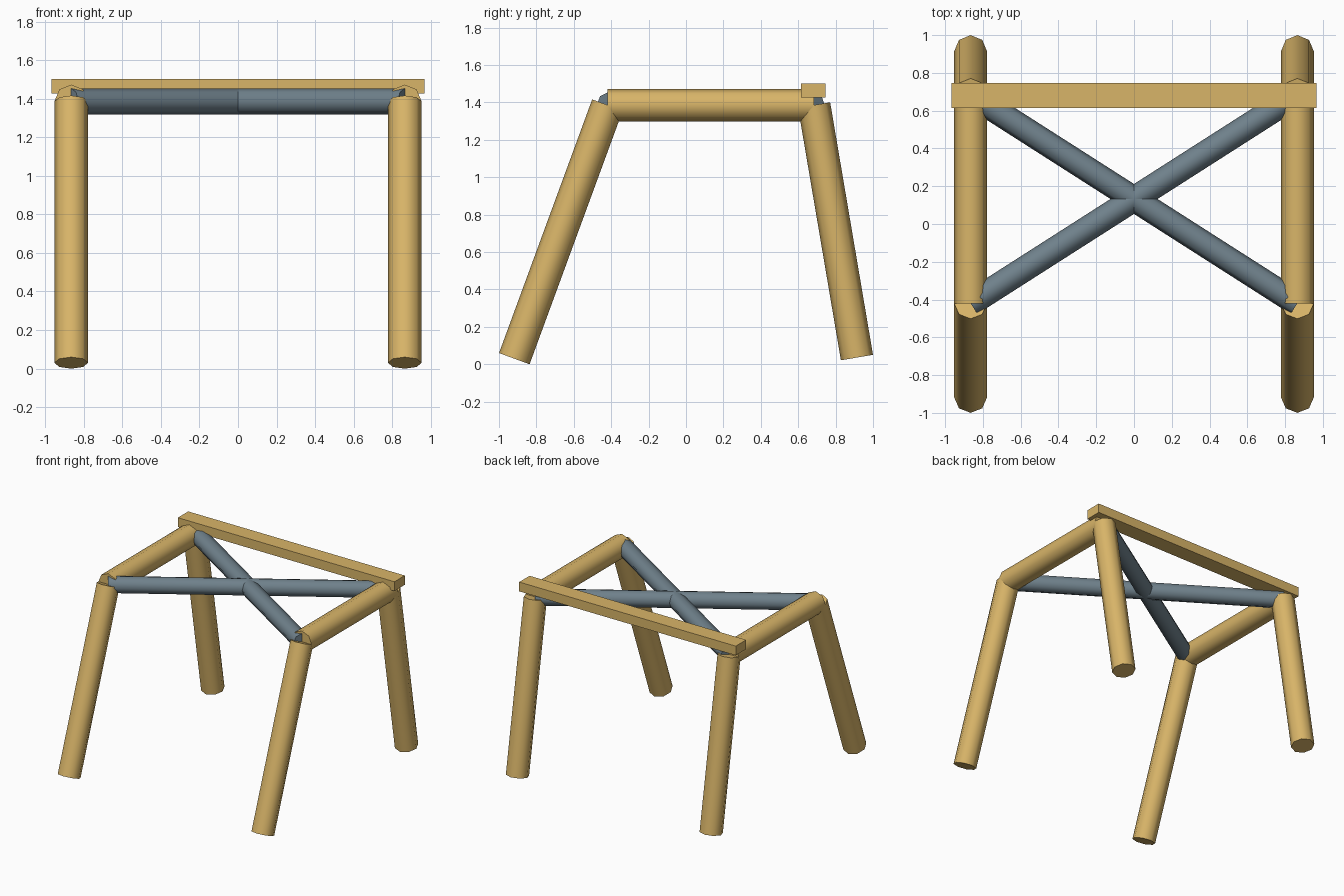
import bpy
import math
from mathutils import Vector

if "Cube" in bpy.data.objects:
    bpy.data.objects.remove(bpy.data.objects["Cube"])

SIDES = 8
X = 0.865        # half spacing of the two side frames
TOP = 1.386      # height of the joint centres
FRONT, BACK = -0.42, 0.685


def material(name, color):
    mat = bpy.data.materials.new(name)
    mat.diffuse_color = color
    mat.use_nodes = True
    mat.node_tree.nodes["Principled BSDF"].inputs["Base Color"].default_value = mat.diffuse_color
    return mat


wood = material("pale_wood", (0.69, 0.46, 0.14, 1))
steel = material("slate_grey", (0.16, 0.22, 0.26, 1))


def pole(name, a, b, radius, mat):
    """Round pole running between two points, with flat ends."""
    a, b = Vector(a), Vector(b)
    axis = b - a
    bpy.ops.mesh.primitive_cylinder_add(vertices=SIDES, radius=radius,
                                        depth=axis.length, location=(a + b) / 2)
    ob = bpy.context.object
    ob.name = name
    ob.rotation_euler = axis.to_track_quat('Z', 'Y').to_euler()
    ob.data.materials.append(mat)
    bpy.ops.object.shade_smooth_by_angle(angle=math.radians(50))
    return ob


for side, s in (("left", -1), ("right", 1)):
    # Splayed legs
    pole(f"front_leg_{side}", (s * X, -0.918, 0.03), (s * X, FRONT, TOP), 0.087, wood)
    pole(f"back_leg_{side}", (s * X, 0.914, 0.036), (s * X, BACK, TOP), 0.087, wood)
    # Side rail joining the leg tops
    pole(f"side_rail_{side}", (s * X, FRONT, TOP), (s * X, BACK, TOP), 0.087, wood)
    # Diagonal cross brace
    pole(f"cross_brace_{side}", (s * X, FRONT, TOP), (-s * X, BACK, TOP), 0.067, steel)

# Flat beam across the back
bpy.ops.mesh.primitive_cube_add(size=1, location=(0, 0.68, 1.465))
beam = bpy.context.object
beam.name = "back_beam"
beam.scale = (1.934, 0.132, 0.075)
beam.data.materials.append(wood)
